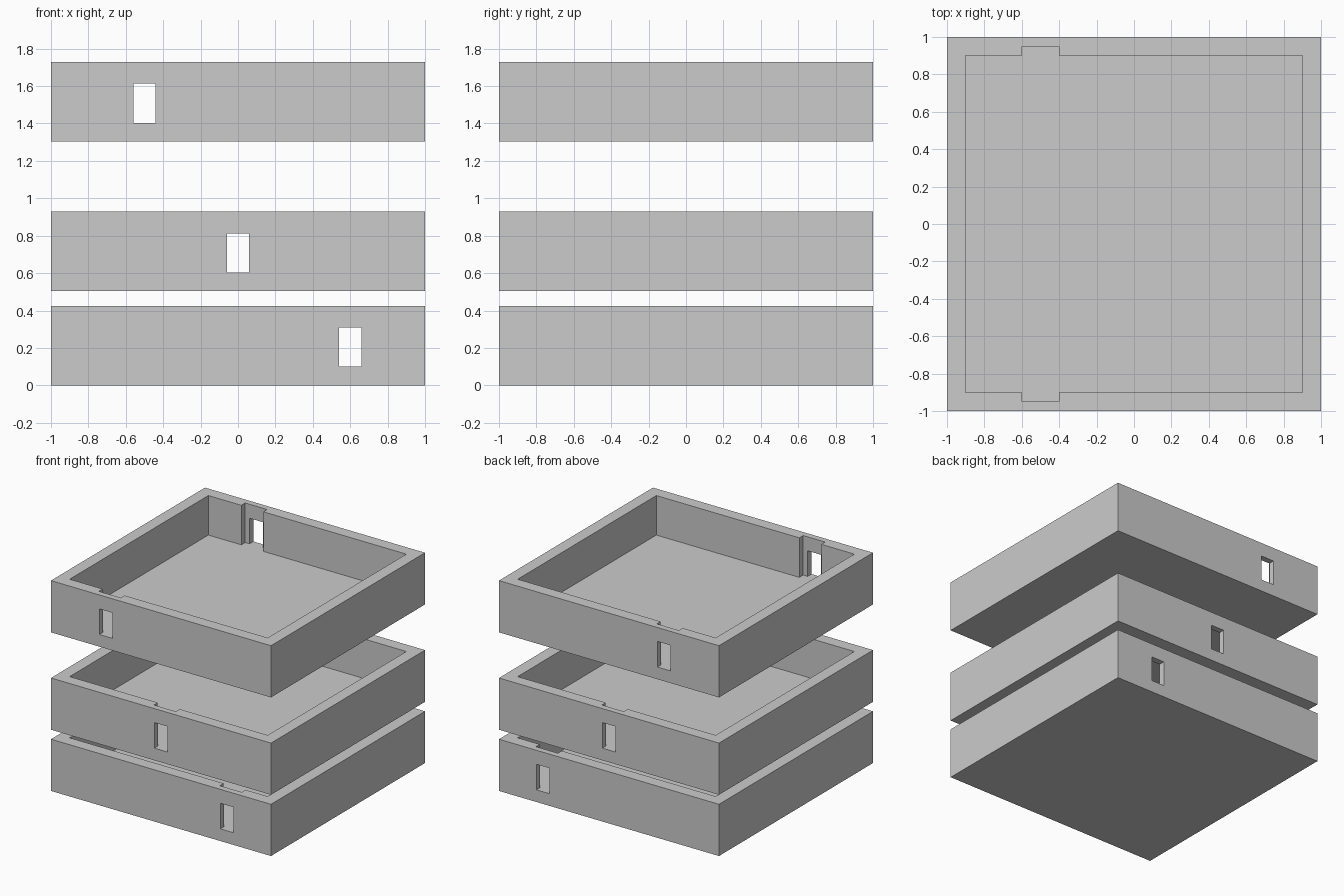
import bpy, bmesh

if "Cube" in bpy.data.objects:
    bpy.data.objects.remove(bpy.data.objects["Cube"])

HEIGHT, FLOOR = 0.425, 0.10      # tray height, floor thickness
IN, NICHE = 0.90, 0.95           # inner wall and niche depth
DOOR_TOP = 0.31


def prism(name, outline, z0, z1):
    """Extrude a flat outline between two heights."""
    bm = bmesh.new()
    base = bm.faces.new([bm.verts.new((x, y, z0)) for x, y in outline])
    top = bmesh.ops.extrude_face_region(bm, geom=[base])["geom"]
    bmesh.ops.translate(bm, vec=(0, 0, z1 - z0),
                        verts=[v for v in top if isinstance(v, bmesh.types.BMVert)])
    bmesh.ops.recalc_face_normals(bm, faces=bm.faces)
    mesh = bpy.data.meshes.new(name)
    bm.to_mesh(mesh)
    bm.free()
    obj = bpy.data.objects.new(name, mesh)
    bpy.context.collection.objects.link(obj)
    return obj


def rect(hx, hy, cx=0):
    return [(cx - hx, -hy), (cx + hx, -hy), (cx + hx, hy), (cx - hx, hy)]


def cut(obj, cutter):
    """Subtract the cutter, apply the result and remove the cutter."""
    mod = obj.modifiers.new("cut", "BOOLEAN")
    mod.operation, mod.solver, mod.object = "DIFFERENCE", "EXACT", cutter
    bpy.context.view_layer.objects.active = obj
    bpy.ops.object.modifier_apply(modifier=mod.name)
    bpy.data.objects.remove(cutter)


def tray(name, z, x):
    body = prism(name, rect(1, 1), z, z + HEIGHT)
    # cavity with a niche in the front and back walls
    half = [(-IN, -IN), (x - 0.1, -IN), (x - 0.1, -NICHE),
            (x + 0.1, -NICHE), (x + 0.1, -IN), (IN, -IN)]
    outline = half + [(px, -py) for px, py in reversed(half)]
    cut(body, prism("cavity_cutter", outline, z + FLOOR, z + HEIGHT + 0.2))
    # doorway through both niches
    cut(body, prism("door_cutter", rect(0.06, 1.1, x), z + FLOOR, z + DOOR_TOP))


# three stacked floors, each with its doorway shifted along x
tray("lower_floor", 0.0, 0.6)
tray("middle_floor", 0.503, 0.0)
tray("upper_floor", 1.303, -0.5)
